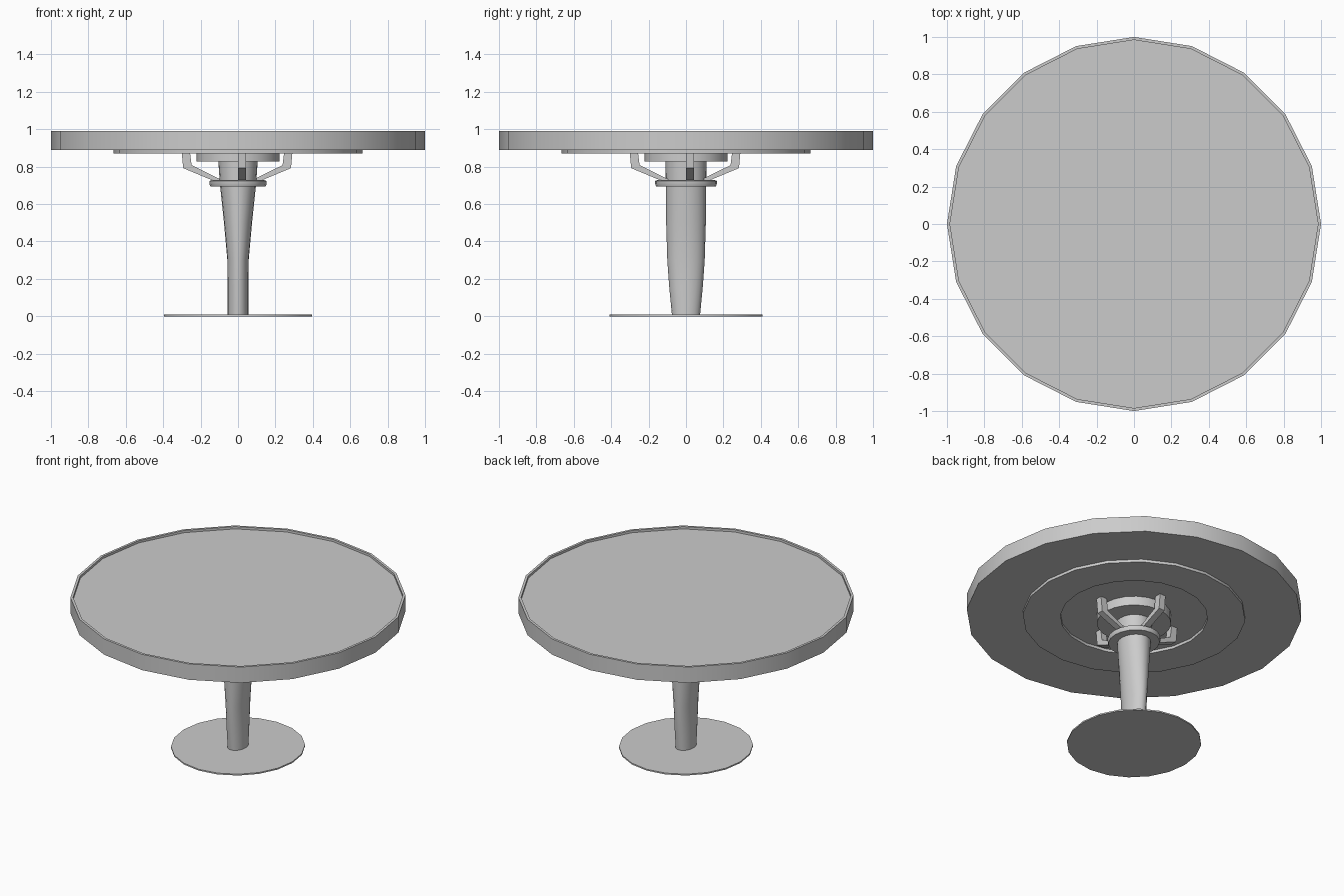
import bpy, bmesh
from math import sin, cos, pi, radians

cube = bpy.data.objects.get("Cube")
if cube:
    bpy.data.objects.remove(cube, do_unlink=True)

SIDES = 20

grey = bpy.data.materials.new("plain_grey")
grey.use_nodes = True
grey.diffuse_color = (0.6, 0.6, 0.6, 1)
grey.node_tree.nodes["Principled BSDF"].inputs["Base Color"].default_value = (0.6, 0.6, 0.6, 1)


def finish(name, bm):
    bmesh.ops.recalc_face_normals(bm, faces=bm.faces)
    mesh = bpy.data.meshes.new(name)
    bm.to_mesh(mesh)
    bm.free()
    mesh.materials.append(grey)
    obj = bpy.data.objects.new(name, mesh)
    bpy.context.collection.objects.link(obj)
    bpy.ops.object.select_all(action='DESELECT')
    obj.select_set(True)
    bpy.context.view_layer.objects.active = obj
    bpy.ops.object.shade_smooth_by_angle(angle=radians(30))
    return obj


def turned(name, profile, hollow=False):
    """Loft of oval sections (x radius, y radius, z), capped or closed as a ring."""
    bm = bmesh.new()
    rings = []
    for rx, ry, z in profile:
        angles = [2 * pi * i / SIDES for i in range(SIDES)]
        rings.append([bm.verts.new((rx * cos(a), ry * sin(a), z)) for a in angles])
    pairs = list(zip(rings, rings[1:]))
    if hollow:
        pairs.append((rings[-1], rings[0]))
    else:
        bm.faces.new(rings[0])
        bm.faces.new(rings[-1])
    for low, high in pairs:
        for i in range(SIDES):
            j = (i + 1) % SIDES
            bm.faces.new((low[i], low[j], high[j], high[i]))
    return finish(name, bm)


def bracket(name, axis, side):
    """Bent strut from the collar out and up to the tabletop."""
    outline = [(0.297, 0.888), (0.288, 0.792), (0.11, 0.718),
               (0.08, 0.728), (0.243, 0.808), (0.253, 0.888)]
    bm = bmesh.new()
    layers = []
    for across in (0, 0.042):
        layer = []
        for r, z in outline:
            along = side * r - 0.005
            xy = (along, across) if axis == "x" else (across, along)
            layer.append(bm.verts.new((*xy, z)))
        bm.faces.new(layer)
        layers.append(layer)
    a, b = layers
    for i in range(len(outline)):
        j = (i + 1) % len(outline)
        bm.faces.new((a[i], a[j], b[j], b[i]))
    return finish(name, bm)


# Tabletop with a thin raised rim
turned("tabletop", [(1, 1, 0.888), (1, 1, 0.992), (0.984, 0.984, 0.992), (0.984, 0.984, 0.977)])

# Ring and hub under the top
turned("under_ring", [(0.665, 0.665, 0.888), (0.665, 0.665, 0.87),
                      (0.44, 0.44, 0.87), (0.44, 0.44, 0.888)], hollow=True)
turned("hub", [(0.222, 0.222, 0.828), (0.222, 0.222, 0.888)])

# Neck, collar and tapered oval column
turned("neck", [(0.098, 0.108, 0.72), (0.105, 0.11, 0.828)])
turned("collar", [(0.148, 0.16, 0.695), (0.153, 0.165, 0.708),
                  (0.153, 0.165, 0.724), (0.14, 0.152, 0.728)])
turned("column", [(0.055, 0.075, 0.005), (0.056, 0.09, 0.16), (0.057, 0.1, 0.3),
                  (0.075, 0.106, 0.5), (0.096, 0.108, 0.7)])

# Four brackets
for axis, side, label in (("x", 1, "left"), ("x", -1, "right"), ("y", -1, "front"), ("y", 1, "back")):
    bracket(label + "_bracket", axis, side)

# Thin foot plate
turned("base_plate", [(0.396, 0.408, 0), (0.396, 0.408, 0.009)])
